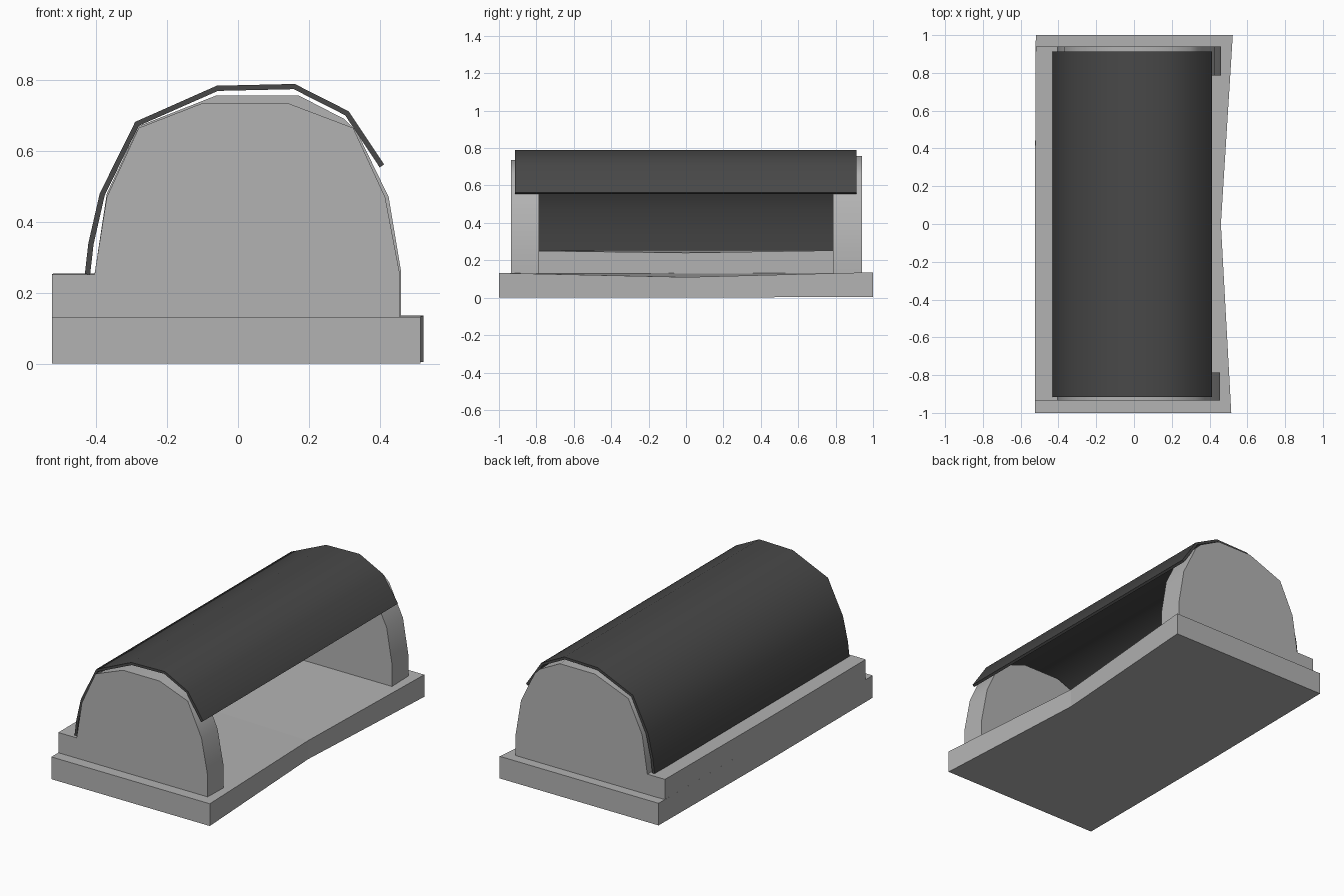
import bpy, bmesh, math
from mathutils import Vector

cube = bpy.data.objects.get("Cube")
if cube:
    bpy.data.objects.remove(cube, do_unlink=True)


def material(name, value):
    mat = bpy.data.materials.new(name)
    mat.use_nodes = True
    colour = (value, value, value, 1)
    mat.diffuse_color = colour
    mat.node_tree.nodes["Principled BSDF"].inputs["Base Color"].default_value = colour
    return mat


light_grey = material("light grey", 0.45)
dark_grey = material("dark grey", 0.065)


def loft(name, sections, mat, smooth=False):
    """Join (y, xz profile) sections into a closed solid."""
    bm = bmesh.new()
    rings = [[bm.verts.new((x, y, z)) for x, z in profile] for y, profile in sections]
    for a, b in zip(rings, rings[1:]):
        for i in range(len(a)):
            j = (i + 1) % len(a)
            bm.faces.new((a[i], a[j], b[j], b[i]))
    bm.faces.new(rings[0])
    bm.faces.new(rings[-1])
    bmesh.ops.recalc_face_normals(bm, faces=bm.faces)
    mesh = bpy.data.meshes.new(name)
    bm.to_mesh(mesh)
    bm.free()
    mesh.materials.append(mat)
    if smooth:
        mesh.shade_smooth()
        mesh.set_sharp_from_angle(angle=math.radians(45))
    obj = bpy.data.objects.new(name, mesh)
    bpy.context.collection.objects.link(obj)
    return obj


def box(x0, x1, z0, z1, z1_right=None):
    return [(x0, z0), (x1, z0), (x1, z1 if z1_right is None else z1_right), (x0, z1)]


# Base slab, pinched in and slightly worn at the middle of the open side
loft("base", [(-1, box(-0.525, 0.515, 0, 0.132)),
              (0, box(-0.525, 0.46, 0, 0.132, 0.11)),
              (1, box(-0.52, 0.523, 0.005, 0.136))], light_grey)

# Raised ledge along the closed side
loft("rear_ledge", [(-0.935, box(-0.525, -0.4, 0.1, 0.252)),
                    (0, box(-0.525, -0.4, 0.1, 0.252, 0.24)),
                    (0.94, box(-0.52, -0.4, 0.1, 0.255))], light_grey)

# Arched end walls
front_arch = [(-0.405, 0.12), (-0.405, 0.25), (-0.37, 0.47), (-0.28, 0.665),
              (-0.1, 0.735), (0.14, 0.735), (0.325, 0.665), (0.415, 0.47),
              (0.455, 0.26), (0.455, 0.12)]
back_arch = [(-0.405, 0.12), (-0.405, 0.25), (-0.37, 0.48), (-0.28, 0.67),
             (-0.06, 0.757), (0.17, 0.757), (0.3, 0.69), (0.335, 0.655),
             (0.425, 0.47), (0.46, 0.26), (0.46, 0.12)]
for name, arch, y0, y1 in (("front_wall", front_arch, -0.935, -0.785),
                           ("back_wall", back_arch, 0.787, 0.94)):
    loft(name, [(y0, arch), (y1, arch)], light_grey, smooth=True)

# Thin curved cover draped over the walls, offset inward for its thickness
outer = [Vector(p) for p in ((-0.432, 0.253), (-0.422, 0.34), (-0.39, 0.48),
                             (-0.29, 0.682), (-0.06, 0.784), (0.16, 0.789),
                             (0.312, 0.712), (0.412, 0.562))]
inner = []
for i, p in enumerate(outer):
    tangent = (outer[min(i + 1, len(outer) - 1)] - outer[max(i - 1, 0)]).normalized()
    inner.append(p + Vector((tangent.y, -tangent.x)) * 0.015)
shell = [tuple(p) for p in outer + inner[::-1]]
loft("curved_cover", [(-0.915, shell), (0.912, shell)], dark_grey, smooth=True)
